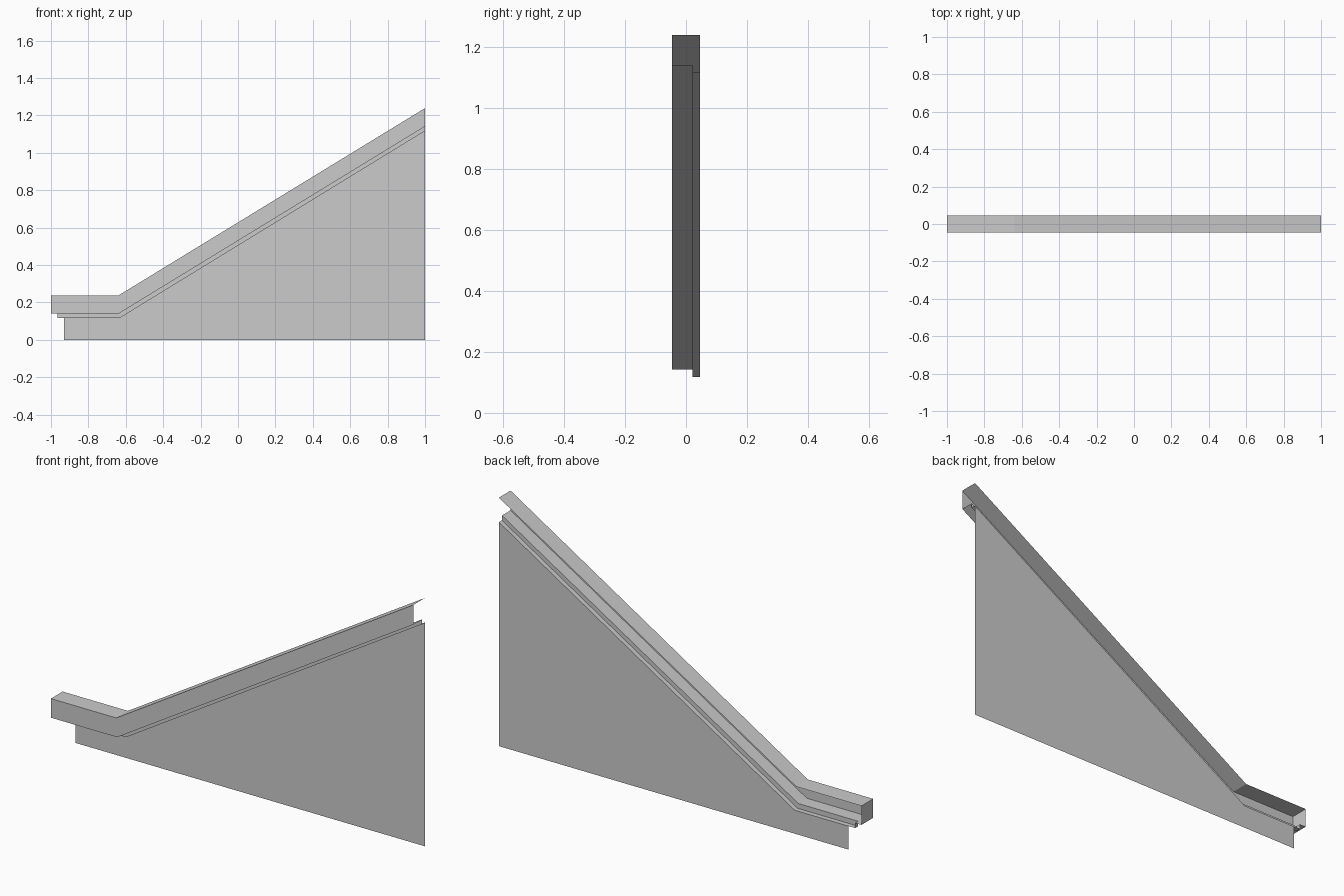
import bpy, bmesh

if "Cube" in bpy.data.objects:
    bpy.data.objects.remove(bpy.data.objects["Cube"])

FRONT, LIP, BACK = -0.046, 0.022, 0.046   # depths
# Side-view lines: (start x, flat z, bend x, z at the high end)
TOP = (-1.0, 0.237, -0.64, 1.239)
UNDER = (-1.0, 0.142, -0.635, 1.141)
LIP_TOP = (-0.965, 0.142, -0.635, 1.141)
LIP_LOW = (-0.965, 0.117, -0.632, 1.117)
WALL_TOP = (-0.93, 0.117, -0.632, 1.117)


def rail(y, spec):
    """Flat run followed by a climbing run, as three points."""
    x0, z0, xb, z1 = spec
    return [(x0, y, z0), (xb, y, z0), (1.0, y, z1)]


def build(name, rails, extra=()):
    """Join consecutive lines with quads, plus any extra polygons."""
    bm = bmesh.new()
    for a, b in zip(rails, rails[1:]):
        for i in range(2):
            bm.faces.new([bm.verts.new(p) for p in (a[i], b[i], b[i + 1], a[i + 1])])
    for poly in extra:
        bm.faces.new([bm.verts.new(p) for p in poly])
    bmesh.ops.remove_doubles(bm, verts=bm.verts, dist=1e-5)
    mesh = bpy.data.meshes.new(name)
    bm.to_mesh(mesh)
    bm.free()
    obj = bpy.data.objects.new(name, mesh)
    bpy.context.collection.objects.link(obj)
    return obj


# Handrail shell: top, front and underside, open at the back, closed at the low end
low_end = [(-1, FRONT, 0.142), (-1, FRONT, 0.237), (-1, BACK, 0.237), (-1, BACK, 0.142)]
end_return = [(-1, LIP, 0.142), (-1, BACK, 0.142), (-0.965, BACK, 0.142), (-0.965, LIP, 0.142)]
build("handrail",
      [rail(BACK, TOP), rail(FRONT, TOP), rail(FRONT, UNDER), rail(LIP, UNDER)],
      [low_end, end_return])

# Stepped trim under the handrail
lip_end = [(-0.965, LIP, 0.117), (-0.965, LIP, 0.142),
           (-0.965, BACK, 0.142), (-0.965, BACK, 0.117)]
build("rail_trim", [rail(LIP, LIP_TOP), rail(LIP, LIP_LOW), rail(BACK, LIP_LOW)], [lip_end])

# Thin side panel below the rail
build("side_panel", [],
      [[(-0.93, BACK, 0), (1, BACK, 0)] + rail(BACK, WALL_TOP)[::-1]])
